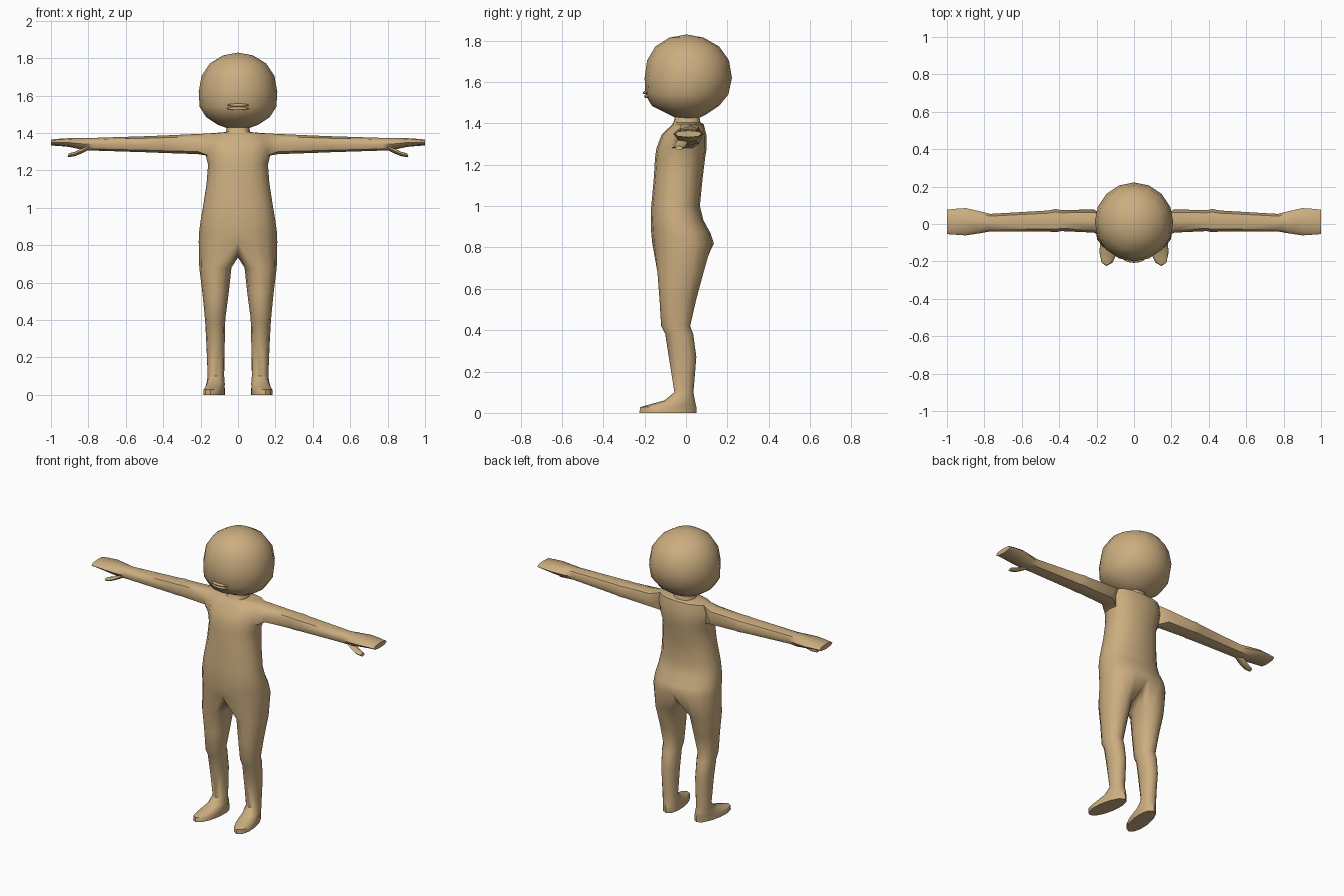
import bpy, bmesh, math
from mathutils import Vector

if "Cube" in bpy.data.objects:
    bpy.data.objects.remove(bpy.data.objects["Cube"])

skin = bpy.data.materials.new("tan skin")
skin.diffuse_color = (0.60, 0.42, 0.215, 1)
skin.use_nodes = True
skin.node_tree.nodes["Principled BSDF"].inputs["Base Color"].default_value = skin.diffuse_color


def finish(bm, name, mirrored=True, angle=50):
    bmesh.ops.recalc_face_normals(bm, faces=bm.faces)
    me = bpy.data.meshes.new(name)
    bm.to_mesh(me)
    bm.free()
    ob = bpy.data.objects.new(name, me)
    bpy.context.collection.objects.link(ob)
    me.materials.append(skin)
    bpy.ops.object.select_all(action='DESELECT')
    ob.select_set(True)
    bpy.context.view_layer.objects.active = ob
    bpy.ops.object.shade_smooth_by_angle(angle=math.radians(angle))
    if mirrored:
        mod = ob.modifiers.new("mirror", 'MIRROR')
        mod.merge_threshold = 0.002
    return ob


def bridge(bm, a, b, closed=True):
    n = len(a)
    for i in range(n if closed else n - 1):
        j = (i + 1) % n
        bm.faces.new((a[i], a[j], b[j], b[i]))


def power(v, e):
    return math.copysign(abs(v) ** e, v)


# Body: half a torso, with the leg and arm grown out of it, then mirrored
bm = bmesh.new()

# torso rings: z, half width, front y, back y
torso = [(1.45, .055, -.05, .06), (1.405, .065, -.06, .07), (1.397, .165, -.065, .085),
         (1.345, .18, -.118, .098), (1.28, .172, -.143, .10), (1.23, .16, -.15, .092),
         (1.13, .168, -.156, .08), (1.0, .188, -.168, .067), (.93, .20, -.17, .085),
         (.87, .208, -.168, .118), (.82, .21, -.163, .135)]
rows = []
for z, w, yf, yb in torso:
    ring = []
    for i in range(9):
        a = math.radians(-90 + 22.5 * i)
        x = 0 if i in (0, 8) else w * power(math.cos(a), .85)
        ring.append(bm.verts.new((x, (yf + yb) / 2 + (yb - yf) / 2 * power(math.sin(a), .9), z)))
    rows.append(ring)
for k in range(len(rows) - 1):
    for i in range(8):
        if k in (2, 3) and i in (3, 4):    # opening for the arm
            continue
        bm.faces.new((rows[k][i], rows[k][i + 1], rows[k + 1][i + 1], rows[k + 1][i]))

# arm and hand sections: x, centre y, centre z, half depth, half height
arm = [(.215, .016, 1.341, .062, .054), (.39, .018, 1.34, .056, .047), (.42, .018, 1.34, .062, .046),
       (.46, .016, 1.34, .056, .044), (.77, .007, 1.34, .047, .034), (.82, .009, 1.341, .058, .033),
       (.90, .012, 1.349, .073, .024), (.96, .012, 1.35, .069, .019), (1.0, .011, 1.349, .065, .016)]
t, m, b = rows[2:5]
last = [t[3], t[4], t[5], m[5], b[5], b[4], b[3], m[3]]
for x, cy, cz, ry, rz in arm:
    ring = []
    for i in range(8):
        a = math.radians(135 - 45 * i)
        ring.append(bm.verts.new((x, cy + ry * power(math.cos(a), .85), cz + rz * power(math.sin(a), .85))))
    bridge(bm, last, ring)
    last = ring
bm.faces.new(last)

# leg and foot sections: z, centre x, half width, front y, back y, outward turn
leg = [(.68, .121, .086, -.138, .085, 0), (.55, .12, .071, -.128, .05, 0), (.42, .122, .056, -.12, .02, 0),
       (.38, .122, .053, -.10, .035, 0), (.27, .12, .049, -.083, .05, 0), (.10, .118, .044, -.056, .036, 0),
       (.06, .117, .049, -.105, .043, .08), (.037, .116, .053, -.19, .048, .12),
       (.028, .115, .054, -.222, .05, .14), (0, .115, .054, -.225, .05, .14)]
crotch = [bm.verts.new((0, y, z)) for y, z in ((.07, .762), (-.02, .735), (-.10, .752))]
last = rows[-1] + crotch
for z, cx, rx, yf, yb, turn in leg:
    ring = []
    for i in range(12):
        a = math.radians(-120 + 30 * i)
        y = (yf + yb) / 2 + (yb - yf) / 2 * math.sin(a)
        ring.append(bm.verts.new((cx + rx * power(math.cos(a), .9) - turn * y, y, z)))
    # the inner thigh face at x = 0 is shared between the halves, so it stays open
    bridge(bm, last, ring)
    last = ring
bm.faces.new(last)
finish(bm, "body")

# Thumb: short tapered tube dropping from the palm
bm = bmesh.new()
last = None
for x, y, z, ry, rz in [(.79, -.012, 1.33, .026, .018), (.835, -.022, 1.305, .028, .016),
                        (.875, -.03, 1.287, .025, .013), (.908, -.034, 1.281, .017, .010)]:
    ring = [bm.verts.new((x - .3 * rz * math.sin(a), y + ry * math.cos(a), z + rz * math.sin(a)))
            for a in (math.tau * i / 8 for i in range(8))]
    if last:
        bridge(bm, last, ring)
    last = ring
bm.faces.new(last)
finish(bm, "thumb")

# Head: rounded loft, slightly narrowed to the neck
head = [(1.815, .08, -.08, .085), (1.772, .15, -.148, .16), (1.705, .195, -.188, .208),
        (1.62, .21, -.2, .222), (1.54, .205, -.197, .205), (1.485, .17, -.165, .16),
        (1.445, .11, -.085, .10), (1.425, .055, -.045, .06)]
bm = bmesh.new()
last = None
for z, w, yf, yb in head:
    ring = [bm.verts.new((w * math.cos(a), (yf + yb) / 2 + (yb - yf) / 2 * math.sin(a), z))
            for a in (math.tau * i / 16 for i in range(16))]
    if last:
        bridge(bm, last, ring)
    else:
        top = bm.verts.new((0, .003, 1.83))
        for i in range(16):
            bm.faces.new((top, ring[i], ring[(i + 1) % 16]))
    last = ring
bm.faces.new(last)
finish(bm, "head", False)

# Lips: two thin curved ridges
for name, z, h, y0 in (("upper_lip", 1.549, .008, -.196), ("lower_lip", 1.531, .009, -.19)):
    bm = bmesh.new()
    bmesh.ops.create_uvsphere(bm, u_segments=12, v_segments=8, radius=1)
    for v in bm.verts:
        x = v.co.x * .06
        v.co = Vector((x, y0 + v.co.y * .012 + 2.6 * x * x, z + v.co.z * h))
    finish(bm, name, False)
